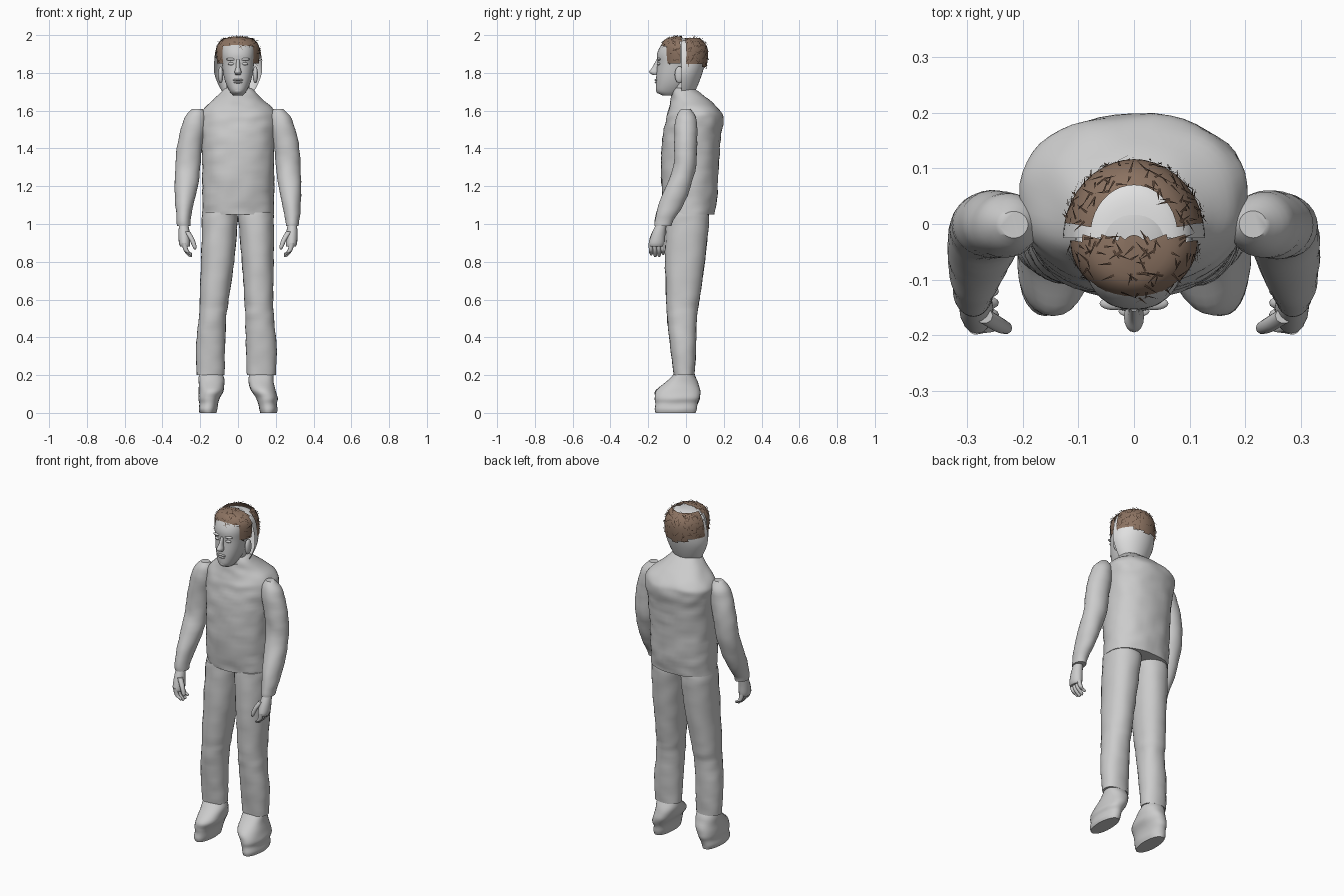
import bpy, bmesh, math, random
from mathutils import Vector, noise

cube = bpy.data.objects.get("Cube")
if cube:
    bpy.data.objects.remove(cube, do_unlink=True)
random.seed(4)


def material(name, rgb):
    m = bpy.data.materials.new(name)
    m.use_nodes = True
    m.diffuse_color = (*rgb, 1)
    m.node_tree.nodes["Principled BSDF"].inputs["Base Color"].default_value = (*rgb, 1)
    return m


GREY = material("plain grey", (0.6, 0.6, 0.6))
PALE = material("pale grey", (0.75, 0.75, 0.75))
BROWN = material("hair brown", (0.26, 0.17, 0.12))
DARK = material("dark brown", (0.1, 0.06, 0.04))


def finish(name, bm, mat, smooth=True):
    mesh = bpy.data.meshes.new(name)
    bm.to_mesh(mesh)
    bm.free()
    mesh.materials.append(mat)
    obj = bpy.data.objects.new(name, mesh)
    bpy.context.collection.objects.link(obj)
    if smooth:
        bpy.ops.object.select_all(action='DESELECT')
        obj.select_set(True)
        bpy.context.view_layer.objects.active = obj
        bpy.ops.object.shade_smooth_by_angle(angle=math.radians(45))
    return obj


def spline(rows, steps):
    """Smoothly interpolate the section list."""
    out = []
    for i in range(len(rows) - 1):
        a, b = rows[max(i - 1, 0)], rows[i]
        c, d = rows[i + 1], rows[min(i + 2, len(rows) - 1)]
        for s in range(steps):
            t = s / steps
            out.append([q + t / 2 * (r - p + t * (2 * p - 5 * q + 4 * r - s2
                        + t * (3 * (q - r) + s2 - p)))
                        for p, q, r, s2 in zip(a, b, c, d)])
    return out + [list(rows[-1])]


def loft(name, rows, mat=GREY, side=1, power=2, segs=28, steps=4,
         wrinkle=0, caps=True, keep=None):
    """Stack rounded sections, each x, y, z, half width, half depth."""
    bm = bmesh.new()
    rings = []
    for x, y, z, rx, ry in spline(sorted(rows, key=lambda r: r[2]), steps):
        ring = []
        for k in range(segs):
            a = 2 * math.pi * k / segs
            c, s = math.cos(a), math.sin(a)
            p = Vector((side * x + rx * math.copysign(abs(c) ** (2 / power), c),
                        y + ry * math.copysign(abs(s) ** (2 / power), s), z))
            if wrinkle:
                f = noise.noise(Vector((p.x * 14, p.y * 14, z * 22)))
                p += Vector((c, s, 0)) * f * wrinkle
            ring.append(bm.verts.new(p))
        rings.append(ring)
    for low, high in zip(rings, rings[1:]):
        for k in range(segs):
            n = (k + 1) % segs
            bm.faces.new((low[k], low[n], high[n], high[k]))
    if caps:
        bm.faces.new(rings[0][::-1])
        bm.faces.new(rings[-1])
    if keep:
        drop = [f for f in bm.faces if not keep(f.calc_center_median())]
        bmesh.ops.delete(bm, geom=drop, context='FACES')
    return finish(name, bm, mat)


def blob(name, centre, radius, mat=GREY):
    bm = bmesh.new()
    bmesh.ops.create_uvsphere(bm, u_segments=16, v_segments=10, radius=1)
    bmesh.ops.scale(bm, vec=radius, verts=bm.verts)
    bmesh.ops.translate(bm, vec=centre, verts=bm.verts)
    return finish(name, bm, mat)


# Jacket body with sloping shoulders
loft("jacket", [
    (0, .02, 1.05, .19, .13), (0, .02, 1.15, .19, .145), (0, .02, 1.3, .19, .152),
    (0, .03, 1.45, .195, .155), (0, .045, 1.55, .205, .152), (0, .045, 1.6, .193, .138),
    (0, .02, 1.66, .13, .1), (0, -.015, 1.72, .07, .055)],
    power=2.3, segs=48, steps=6, wrinkle=.006)

# Neck
loft("neck", [(0, -.02, 1.66, .06, .05), (0, -.025, 1.76, .06, .055)])

# Sleeves, hands and ears, mirrored
for side, tag in ((1, "left"), (-1, "right")):
    loft(tag + "_sleeve", [
        (.215, 0, 1.61, .025, .025), (.222, 0, 1.57, .055, .05),
        (.238, 0, 1.5, .066, .06), (.258, -.002, 1.4, .066, .061),
        (.266, -.008, 1.3, .066, .06), (.274, -.04, 1.2, .06, .066),
        (.284, -.08, 1.1, .048, .066), (.288, -.115, 1.02, .037, .05),
        (.287, -.122, .99, .034, .045)], side=side, wrinkle=.004)
    loft(tag + "_palm", [
        (.288, -.13, 1.0, .024, .028), (.285, -.145, .95, .03, .036),
        (.283, -.155, .9, .03, .042), (.28, -.157, .88, .025, .038)], side=side, segs=16)
    for i in range(4):
        y = -.188 + i * .021
        tip = .82 + abs(i - 1.4) * .01
        loft(f"{tag}_finger_{i + 1}", [
            (.285, y, .9, .013, .011), (.275, y + .002, .86, .013, .011),
            (.255, y + .004, tip + .01, .011, .01), (.25, y + .004, tip, .004, .004)],
            side=side, segs=10)
    loft(tag + "_thumb", [
        (.27, -.165, .96, .016, .014), (.245, -.18, .92, .014, .014),
        (.23, -.187, .88, .011, .011), (.228, -.187, .865, .004, .004)], side=side, segs=10)
    blob(tag + "_ear", (side * .092, -.035, 1.79), (.014, .025, .045))
    blob(tag + "_eye", (side * .035, -.143, 1.848), (.018, .01, .008))
    blob(tag + "_brow", (side * .036, -.143, 1.872), (.026, .012, .008))

# Trouser legs, standing slightly unevenly
depth = [(.01, 1.06, .11), (.008, 1.0, .113), (-.005, .8, .105), (-.017, .6, .088),
         (-.021, .5, .078), (-.015, .35, .068), (-.01, .2, .056)]
stance = {
    "left": [(.095, .092), (.097, .094), (.105, .085), (.11, .077),
             (.114, .076), (.123, .082), (.124, .076)],
    "right": [(-.095, .092), (-.097, .094), (-.108, .088), (-.126, .077),
              (-.135, .073), (-.145, .077), (-.145, .074)]}
for tag, widths in stance.items():
    loft(tag + "_trouser_leg", [(x, y, z, rx, ry) for (x, rx), (y, z, ry)
                                in zip(widths, depth)], power=2.2, steps=6, wrinkle=.004)

# Shoes, leaning outward toward the soles
for tag, side, inset in (("left", 1, .018), ("right", -1, 0)):
    loft(tag + "_shoe", [
        (.143 - inset, -.01, .21, .062, .05), (.14 - inset, -.02, .17, .068, .08),
        (.142 - inset / 2, -.042, .12, .065, .116), (.152, -.046, .08, .058, .119),
        (.155, -.05, .05, .05, .112), (.16, -.055, .02, .05, .11),
        (.16, -.055, 0, .044, .105)], side=side, power=2.2, wrinkle=.004)

# Face, tapering to the chin
loft("face", [
    (0, -.09, 1.68, .025, .035), (0, -.09, 1.7, .043, .065), (0, -.075, 1.74, .063, .084),
    (0, -.065, 1.79, .077, .092), (0, -.06, 1.85, .085, .092), (0, -.055, 1.9, .09, .098),
    (0, -.045, 1.945, .085, .088), (0, -.04, 1.975, .055, .06),
    (0, -.04, 1.985, .01, .01)], power=2.2, segs=36)
loft("nose", [(0, -.145, 1.87, .009, .012), (0, -.16, 1.83, .011, .018),
              (0, -.168, 1.805, .018, .027), (0, -.162, 1.79, .014, .015)], segs=16)
blob("upper_lip", (0, -.157, 1.763), (.028, .011, .005))
blob("lower_lip", (0, -.155, 1.75), (.023, .011, .006))
blob("chin", (0, -.135, 1.708), (.028, .024, .02))

# Back half of the head
loft("head_back", [
    (0, -.025, 1.685, .075, .065), (0, -.025, 1.74, .105, .09), (0, -.025, 1.8, .126, .112),
    (0, -.025, 1.86, .126, .127), (0, -.025, 1.91, .115, .13), (0, -.025, 1.95, .1, .11),
    (0, -.025, 1.972, .07, .075), (0, -.025, 1.978, .01, .01)],
    PALE, segs=40, keep=lambda c: c.y > -.026)

# Hair: a fringe over the forehead and a band round the back with a bald crown
front_hair = loft("front_hair", [
    (0, -.03, 1.85, .11, .098), (0, -.03, 1.91, .115, .104), (0, -.03, 1.95, .107, .1),
    (0, -.035, 1.98, .075, .072), (0, -.04, 1.993, .02, .02)],
    BROWN, segs=40,
    keep=lambda c: c.y < -.025 and c.z > (1.94 if abs(c.x) < .075 else 1.855))
back_hair = loft("back_hair", [
    (0, -.02, 1.82, .127, .127), (0, -.02, 1.88, .126, .136), (0, -.02, 1.93, .117, .134),
    (0, -.02, 1.965, .099, .115), (0, -.02, 1.985, .078, .09)],
    BROWN, segs=40, caps=False,
    keep=lambda c: c.y > 0 and c.z > 1.82 + .25 * abs(c.x))


# Loose spiky locks scattered over the hair
def locks(name, base, count):
    bm = bmesh.new()
    faces = base.data.polygons
    for _ in range(count):
        f = faces[random.randrange(len(faces))]
        out = f.normal
        along = out.cross(Vector([random.uniform(-1, 1) for _ in range(3)])).normalized()
        across = out.cross(along) * .0025
        root = f.center + out * .002
        tip = root + along * random.uniform(.015, .035) + out * random.uniform(.002, .008)
        tip.z = min(tip.z, 2)
        bm.faces.new([bm.verts.new(p) for p in (root - across, tip, root + across)])
    top = max(bm.verts, key=lambda v: v.co.z)
    top.co.z = 2
    finish(name, bm, DARK, smooth=False)


locks("front_locks", front_hair, 90)
locks("back_locks", back_hair, 130)
